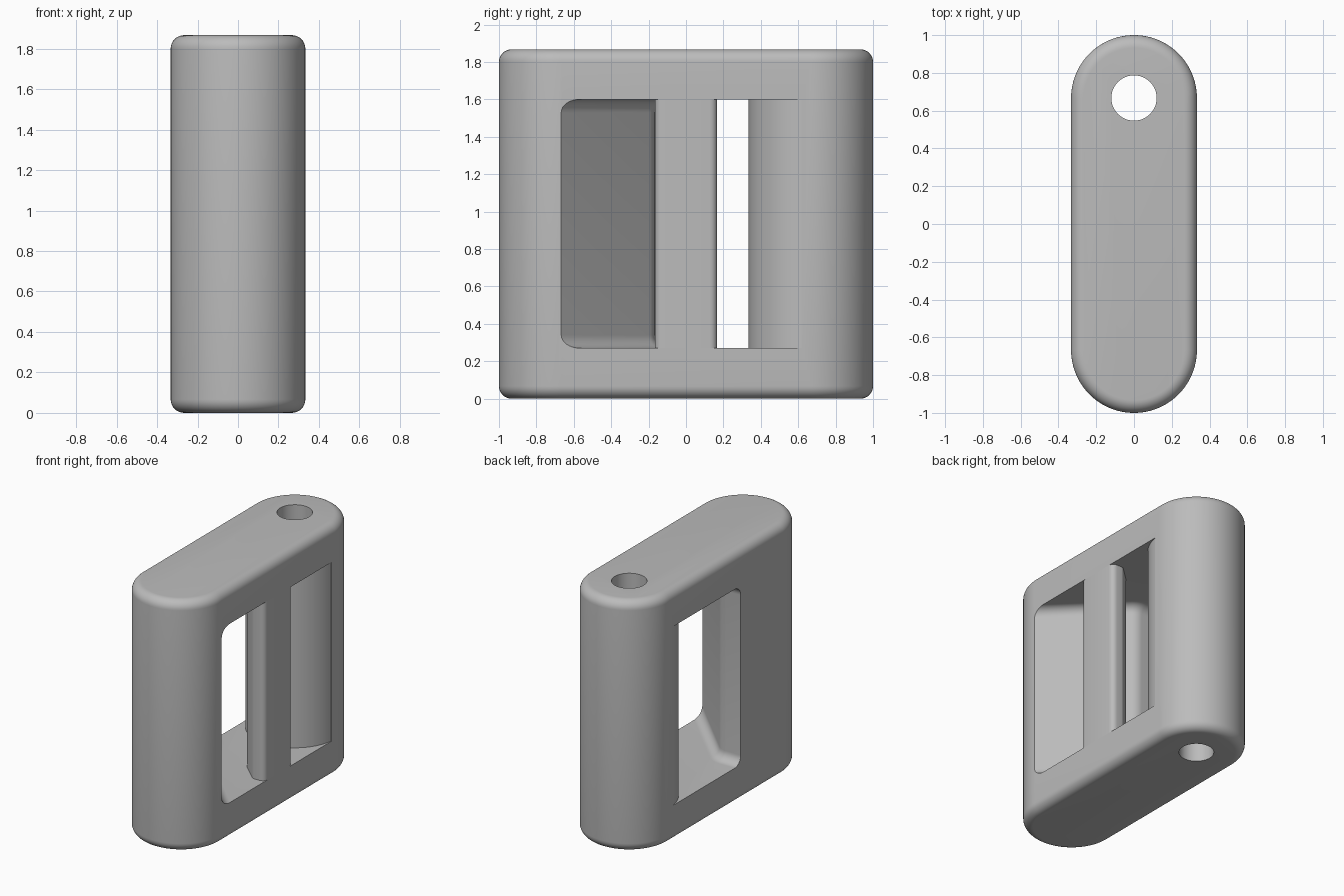
import bpy, bmesh
from math import sin, cos, radians

R = 0.333          # half thickness and end radius
END = 0.667        # centre of each rounded end
H = 1.867
Z0, Z1 = 0.27, 1.6  # strap slot floor and ceiling

if "Cube" in bpy.data.objects:
    bpy.data.objects.remove(bpy.data.objects["Cube"], do_unlink=True)

grey = bpy.data.materials.new("plain_grey")
grey.use_nodes = True
grey.diffuse_color = (0.5, 0.5, 0.5, 1)
grey.node_tree.nodes["Principled BSDF"].inputs["Base Color"].default_value = (0.5, 0.5, 0.5, 1)


def arc(cx, cy, r, a0, a1, n):
    angles = [radians(a0 + (a1 - a0) * i / n) for i in range(n + 1)]
    return [(cx + r * cos(a), cy + r * sin(a)) for a in angles]


def prism(name, outline, z0, z1, bevel=0, rule=lambda v: True):
    """Extrude an outline; round the rim edges whose ends both pass the rule."""
    bm = bmesh.new()
    base = bm.faces.new([bm.verts.new((x, y, z0)) for x, y in outline])
    top = bmesh.ops.extrude_face_region(bm, geom=[base], use_keep_orig=True)["geom"]
    for v in top:
        if isinstance(v, bmesh.types.BMVert):
            v.co.z = z1
    bmesh.ops.recalc_face_normals(bm, faces=bm.faces)
    if bevel:
        rims = [e for e in bm.edges if abs(e.verts[0].co.z - e.verts[1].co.z) < 1e-5
                and all(rule(v.co) for v in e.verts)]
        bmesh.ops.bevel(bm, geom=rims, offset=bevel, segments=8, profile=0.5,
                        affect='EDGES', clamp_overlap=False)
    mesh = bpy.data.meshes.new(name)
    bm.to_mesh(mesh)
    bm.free()
    mesh.materials.append(grey)
    obj = bpy.data.objects.new(name, mesh)
    bpy.context.collection.objects.link(obj)
    return obj


def select(obj):
    bpy.ops.object.select_all(action='DESELECT')
    obj.select_set(True)
    bpy.context.view_layer.objects.active = obj


def cut(obj, cutter):
    mod = obj.modifiers.new("cut", 'BOOLEAN')
    mod.operation = 'DIFFERENCE'
    mod.solver = 'EXACT'
    mod.object = cutter
    select(obj)
    bpy.ops.object.modifier_apply(modifier=mod.name)
    bpy.data.objects.remove(cutter, do_unlink=True)


# Main body: upright slab with round ends and softened rims
body = prism("body", arc(0, END, R, 0, 180, 48) + arc(0, -END, R, 180, 360, 48), 0, H, 0.067)

# Strap slot: sloped ramp on one side, round pin barrel on the other
ramp = [(0.4, -0.734)] + arc(-0.21, -0.267, 0.1, 45, 90, 8) + [(-0.4, -0.167)]
barrel = arc(0, END, R, 188, 352, 48)
slot = prism("slot_cutter", ramp + [(-0.4, barrel[0][1])] + barrel + [(0.4, barrel[-1][1])],
             Z0, Z1, 0.07, lambda c: c.y < -0.16)
cut(body, slot)

# Pin hole through the barrel
cut(body, prism("hole_cutter", arc(0, END, 0.12, 0, 352.5, 47), -0.1, H + 0.1))

# Cross bar: tapered inward, with rounded outer corners
half = arc(R - 0.04, 0.127, 0.04, 0, 90, 6) + arc(0.25, 0.137, 0.03, 90, 135, 4) \
    + arc(0.13, 0.025, 0.03, 135, 180, 4)
bar = prism("cross_bar", half + [(x, -y) for x, y in reversed(half)], Z0, Z1)

for part in (body, bar):
    select(part)
    bpy.ops.object.shade_smooth_by_angle(angle=radians(30))
